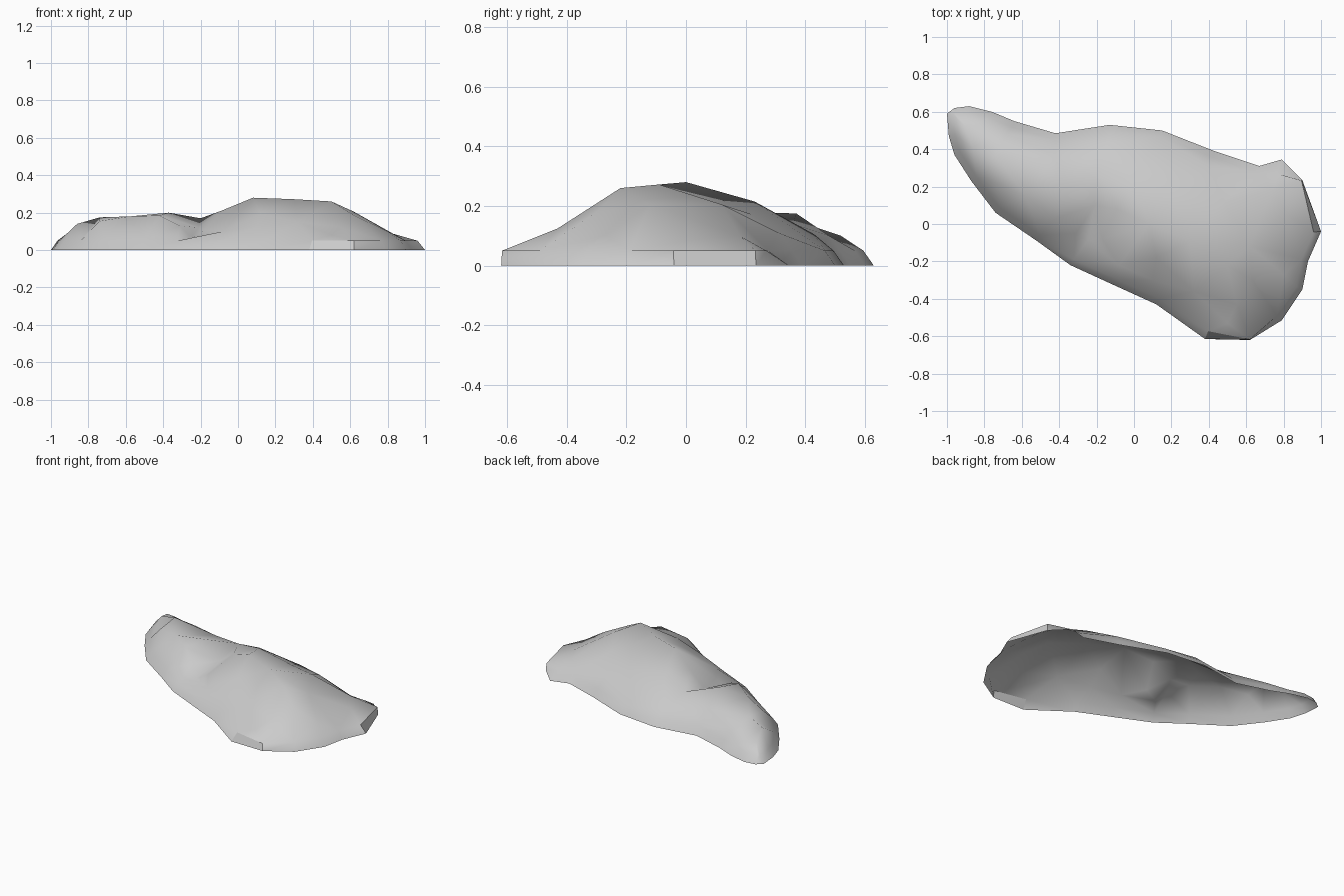
import bpy
import bmesh
from mathutils import Vector
from mathutils.geometry import delaunay_2d_cdt

cube = bpy.data.objects.get("Cube")
if cube:
    bpy.data.objects.remove(cube, do_unlink=True)

RIM_HEIGHT = 0.05
RIM_INSET = 0.035
# Outline corners of the cut faces and the back spur lean by their own amount
CORNER_INSETS = {10: .08, 11: .005, 12: .04, 16: .003, 17: .045}

# Ground outline, clockwise from the left tip
outline = [Vector(p) for p in (
    (-1, .59), (-.96, .62), (-.88, .63), (-.76, .6), (-.64, .55), (-.42, .485),
    (-.13, .53), (.15, .5), (.43, .39), (.67, .31), (.79, .345), (.9, .235),
    (1, -.04), (.93, -.2), (.9, -.35), (.79, -.515), (.62, -.62), (.38, -.615),
    (.12, -.43), (-.1, -.33), (-.34, -.22), (-.52, -.09), (-.74, .06),
    (-.87, .23), (-.96, .37), (-.99, .47))]

# Landmarks of the surface: low lobe, valley, then the high lobe
low_lobe = [(-.86, .4, .14), (-.9, .52, .1), (-.74, .37, .175), (-.74, .22, .155),
            (-.58, .15, .18), (-.37, .17, .2), (-.42, .03, .185), (-.68, .48, .1),
            (-.42, .36, .14), (-.31, -.05, .13)]
valley = [(-.2, .29, .17), (-.21, .1, .12), (-.25, -.09, .065), (-.14, .43, .105)]
high_lobe = [(-.17, -.08, .11), (-.09, .08, .21), (.08, 0, .28), (.3, -.09, .272),
             (.5, -.22, .26), (0, .23, .215), (.25, .22, .172), (.48, .12, .205),
             (.4, .31, .11), (.62, -.12, .205), (.63, -.3, .18), (.82, .05, .09),
             (.8, -.27, .1), (.74, .18, .1), (.55, -.43, .125), (.32, -.36, .15),
             (.12, -.18, .195), (.1, -.3, .125), (-.08, -.22, .1), (.5, -.53, .08)]


def inset(points):
    """Move every corner of a clockwise loop inwards."""
    result = []
    for i, point in enumerate(points):
        along = points[(i + 1) % len(points)] - points[i - 1]
        inward = Vector((along.y, -along.x)).normalized()
        result.append(point + inward * CORNER_INSETS.get(i, RIM_INSET))
    return result


def make_material(name, colour):
    material = bpy.data.materials.new(name)
    material.use_nodes = True
    material.diffuse_color = colour
    shader = material.node_tree.nodes["Principled BSDF"]
    shader.inputs["Base Color"].default_value = colour
    shader.inputs["Roughness"].default_value = 0.9
    return material


# Triangulate the upper surface inside the rim
rim = inset(outline)
count = len(outline)
landmarks = low_lobe + valley + high_lobe
flat = rim + [Vector(p[:2]) for p in landmarks]
heights = [RIM_HEIGHT] * count + [p[2] for p in landmarks]
border = [(i, (i + 1) % count) for i in range(count)]
points, _, faces, sources, _, _ = delaunay_2d_cdt(flat, border, [], 1, 1e-5)

bm = bmesh.new()
verts = [bm.verts.new((p.x, p.y, heights[s[0]])) for p, s in zip(points, sources)]
lookup = {s[0]: v for v, s in zip(verts, sources)}
for face in faces:
    bm.faces.new([verts[i] for i in face])

# Skirt down to the ground, left open underneath
ground = [bm.verts.new((p.x, p.y, 0)) for p in outline]
for a, b in border:
    bm.faces.new((lookup[a], lookup[b], ground[b], ground[a]))
bm.normal_update()

# Smooth stone, with crisp cut faces at the front and the left end
for face in bm.faces:
    face.smooth = True
for edge in bm.edges:
    on_cut = [f for f in edge.link_faces if len(f.verts) == 4
              and (f.normal.y < -0.8 and f.calc_center_median().y < -0.55
                   or f.normal.x > 0.7 and f.calc_center_median().y > 0)]
    if on_cut:
        edge.smooth = False

mesh = bpy.data.meshes.new("rock_mound")
bm.to_mesh(mesh)
bm.free()
mesh.materials.append(make_material("stone_grey", (0.6, 0.6, 0.6, 1)))
mound = bpy.data.objects.new("rock_mound", mesh)
bpy.context.collection.objects.link(mound)
